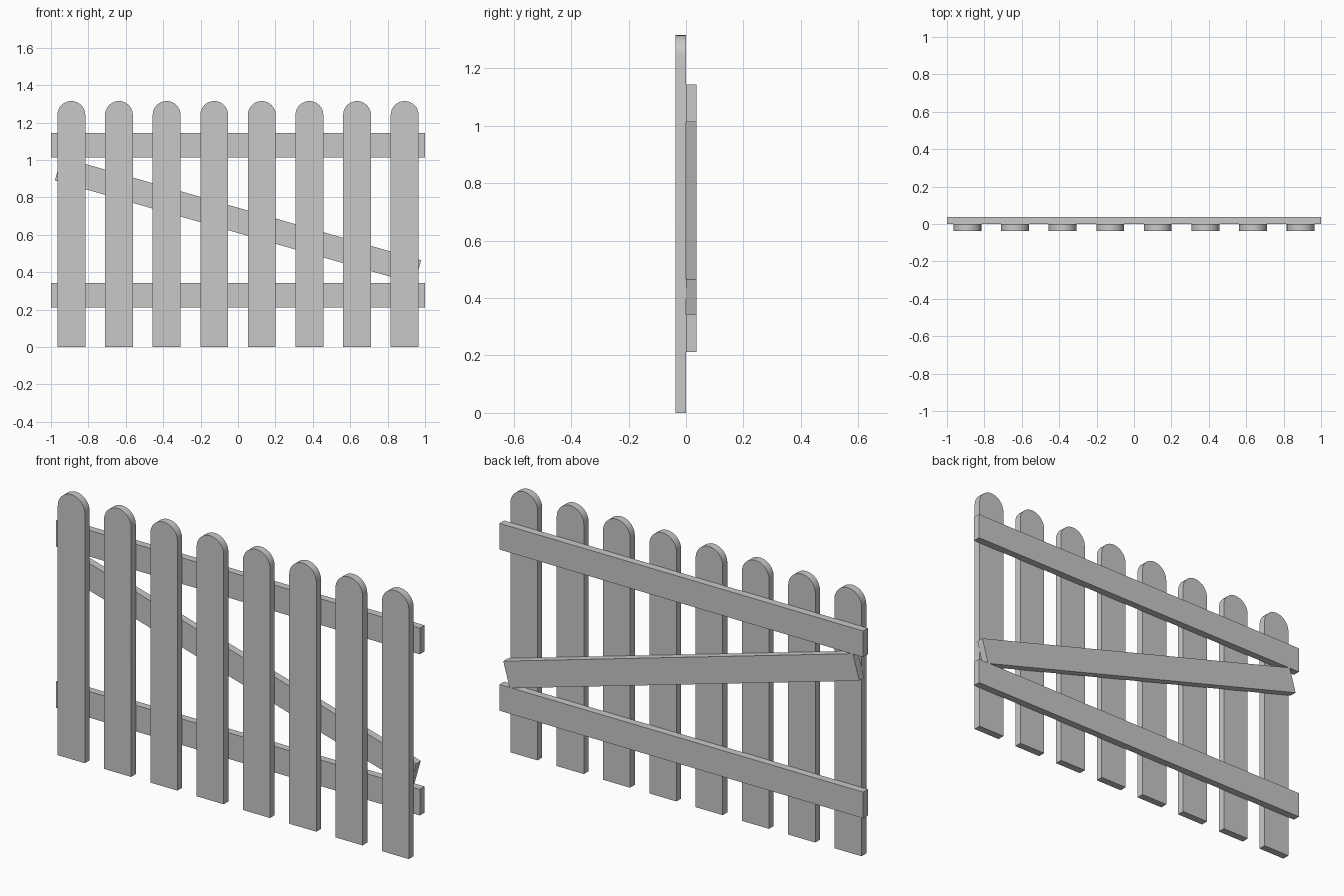
import bpy
import bmesh
import math

cube = bpy.data.objects.get("Cube")
if cube:
    bpy.data.objects.remove(cube, do_unlink=True)

THICK = 0.037

# Pale grey wood colour
wood = bpy.data.materials.new("grey_wood")
wood.use_nodes = True
colour = (0.58, 0.58, 0.58, 1)
wood.diffuse_color = colour
wood.node_tree.nodes["Principled BSDF"].inputs["Base Color"].default_value = colour


def board(name, outline, location, angle=0):
    """Extrude an x-z outline backwards by the board thickness."""
    bm = bmesh.new()
    face = bm.faces.new([bm.verts.new((x, 0, z)) for x, z in outline])
    solid = bmesh.ops.extrude_face_region(bm, geom=[face])
    moved = [v for v in solid["geom"] if isinstance(v, bmesh.types.BMVert)]
    bmesh.ops.translate(bm, verts=moved, vec=(0, THICK, 0))
    bmesh.ops.recalc_face_normals(bm, faces=bm.faces)
    mesh = bpy.data.meshes.new(name)
    bm.to_mesh(mesh)
    bm.free()
    mesh.materials.append(wood)
    obj = bpy.data.objects.new(name, mesh)
    obj.location = location
    obj.rotation_euler.y = angle
    bpy.context.collection.objects.link(obj)
    return obj


def rectangle(length, height):
    a, b = length / 2, height / 2
    return [(-a, -b), (a, -b), (a, b), (-a, b)]


# Round-topped pickets
RADIUS, HEIGHT, COUNT, SPAN = 0.0745, 1.315, 8, 1.782
arch = [(RADIUS * math.cos(math.pi * i / 16),
         HEIGHT - RADIUS + RADIUS * math.sin(math.pi * i / 16)) for i in range(17)]
picket_outline = [(-RADIUS, 0), (RADIUS, 0)] + arch
pickets = []
for i in range(COUNT):
    x = -SPAN / 2 + SPAN * i / (COUNT - 1)
    pickets.append(board(f"picket_{i + 1}", picket_outline, (x, -THICK, 0)))

# Horizontal rails behind the pickets
for name, z in (("lower_rail", 0.277), ("upper_rail", 1.078)):
    board(name, rectangle(2, 0.13), (0, 0, z))

# Diagonal brace between the rails
board("diagonal_brace", rectangle(2, 0.13), (0, 0, 0.677), math.radians(16))

# Smooth the arches, keep the board edges crisp
bpy.ops.object.select_all(action="DESELECT")
for obj in pickets:
    obj.select_set(True)
bpy.context.view_layer.objects.active = pickets[0]
bpy.ops.object.shade_smooth_by_angle(angle=math.radians(30))
